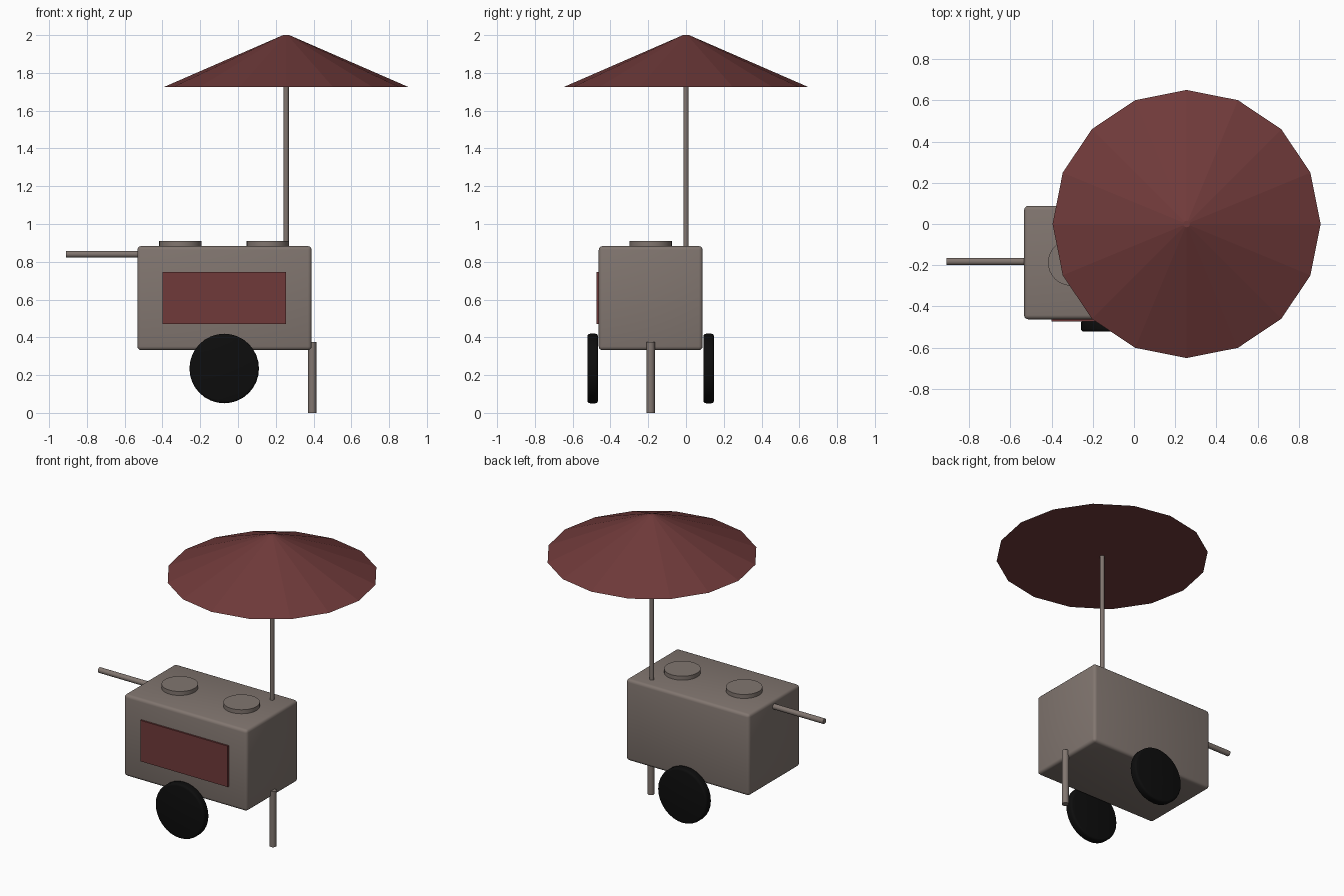
import bpy
from math import pi, radians

cube = bpy.data.objects.get("Cube")
if cube:
    bpy.data.objects.remove(cube, do_unlink=True)


def material(name, rgb):
    m = bpy.data.materials.new(name)
    m.use_nodes = True
    m.diffuse_color = (*rgb, 1)
    m.node_tree.nodes["Principled BSDF"].inputs["Base Color"].default_value = (*rgb, 1)
    return m


TAUPE = material("taupe", (0.22, 0.18, 0.16))
RED = material("dark red", (0.16, 0.042, 0.042))
BLACK = material("rubber black", (0.004, 0.004, 0.004))


def finish(name, mat, bevel=0, segments=3, smooth=True):
    ob = bpy.context.object
    ob.name = name
    ob.data.materials.append(mat)
    bpy.ops.object.transform_apply(location=False, rotation=True, scale=True)
    if bevel:
        mod = ob.modifiers.new("Rounded edges", "BEVEL")
        mod.width, mod.segments = bevel, segments
        mod.limit_method = "ANGLE"
        mod.angle_limit = radians(40)
        bpy.ops.object.modifier_apply(modifier=mod.name)
    if smooth:
        bpy.ops.object.shade_smooth_by_angle(angle=radians(35))
    return ob


def box(name, low, high, mat, bevel=0):
    centre = [(a + b) / 2 for a, b in zip(low, high)]
    bpy.ops.mesh.primitive_cube_add(size=1, location=centre)
    bpy.context.object.scale = [b - a for a, b in zip(low, high)]
    return finish(name, mat, bevel)


def rod(name, centre, radius, length, mat, axis="z", sides=24, bevel=0):
    turn = {"x": (0, pi / 2, 0), "y": (pi / 2, 0, 0), "z": (0, 0, 0)}[axis]
    bpy.ops.mesh.primitive_cylinder_add(vertices=sides, radius=radius, depth=length,
                                        location=centre, rotation=turn)
    return finish(name, mat, bevel)


MID_Y = -0.187   # centre line of the cart
POLE_X = 0.255

# Cart body and front panel
box("cart_body", (-0.533, -0.462, 0.332), (0.39, 0.088, 0.883), TAUPE, 0.02)
box("front_panel", (-0.4, -0.474, 0.47), (POLE_X, -0.45, 0.747), RED)

# Round lids on the top
for side, x in (("right", -0.305), ("left", 0.158)):
    rod(side + "_lid", (x, MID_Y, 0.885), 0.112, 0.05, TAUPE, sides=32)

# Wheels on both sides
for side, offset in (("front", -0.307), ("back", 0.307)):
    rod(side + "_wheel", (-0.073, MID_Y + offset, 0.235), 0.184, 0.056, BLACK,
        axis="y", sides=32, bevel=0.013)

# Push handle and support leg
rod("push_handle", (-0.71, MID_Y + 0.005, 0.84), 0.018, 0.4, TAUPE, axis="x", sides=16)
rod("support_leg", (0.393, MID_Y, 0.188), 0.022, 0.376, TAUPE, sides=16)

# Umbrella: pole and faceted canopy
rod("umbrella_pole", (POLE_X, 0, 1.3), 0.014, 0.9, TAUPE, sides=16)
bpy.ops.mesh.primitive_cone_add(vertices=16, radius1=0.65, radius2=0.016, depth=0.276,
                                location=(POLE_X, 0, 1.862))
finish("umbrella_canopy", RED, smooth=False)
